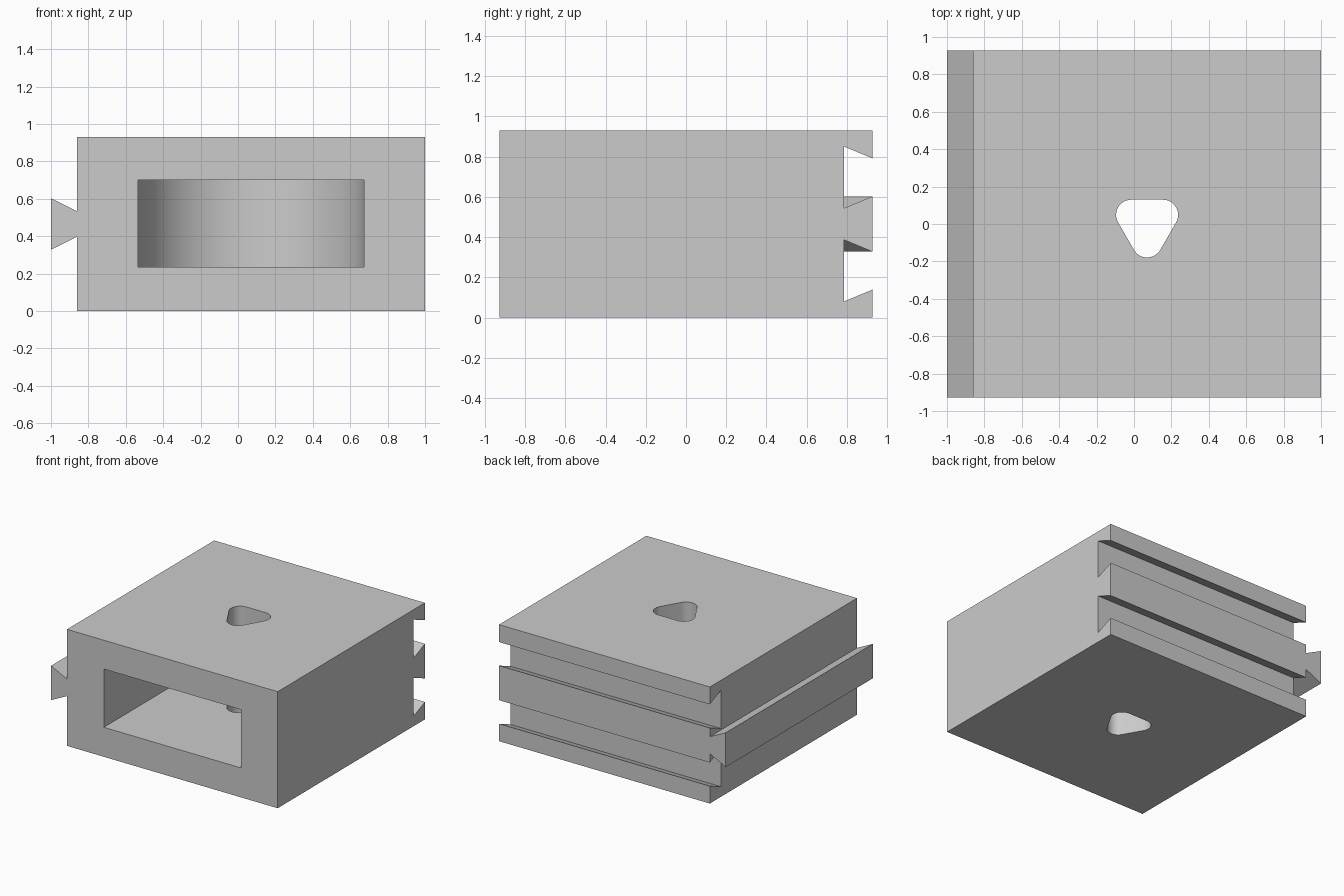
import bpy, bmesh
from math import sin, cos, pi, radians
from mathutils import Vector

cube = bpy.data.objects.get("Cube")
if cube:
    bpy.data.objects.remove(cube, do_unlink=True)

grey = bpy.data.materials.new("plain grey")
grey.use_nodes = True
colour = (0.6, 0.6, 0.6, 1)
grey.diffuse_color = colour
grey.node_tree.nodes["Principled BSDF"].inputs["Base Color"].default_value = colour


def prism(name, outline, axis, start, end):
    """Extrude a 2D outline along x, y or z; outline holds the other two axes in order."""
    bm = bmesh.new()
    verts = []
    for p in outline:
        co = list(p)
        co.insert("xyz".index(axis), start)
        verts.append(bm.verts.new(co))
    face = bm.faces.new(verts)
    step = Vector([end - start if a == axis else 0 for a in "xyz"])
    ext = bmesh.ops.extrude_face_region(bm, geom=[face], use_keep_orig=True)
    bmesh.ops.translate(bm, vec=step, verts=[g for g in ext["geom"] if isinstance(g, bmesh.types.BMVert)])
    bmesh.ops.recalc_face_normals(bm, faces=bm.faces)
    mesh = bpy.data.meshes.new(name)
    bm.to_mesh(mesh)
    bm.free()
    mesh.materials.append(grey)
    ob = bpy.data.objects.new(name, mesh)
    bpy.context.collection.objects.link(ob)
    return ob


def arc(cx, cy, r, a0, a1, n):
    angles = [radians(a0 + (a1 - a0) * i / n) for i in range(n + 1)]
    return [(cx + r * cos(a), cy + r * sin(a)) for a in angles]


LEFT, RIGHT, HALF, TOP = -0.86, 1.0, 0.928, 0.93
MID_X, MID_Z, INNER = 0.07, TOP / 2, 0.786

# Block with two dovetail grooves along its back
side = [(-HALF, 0), (HALF, 0)]
for mid in (0.233, TOP - 0.233):
    side += [(HALF, mid - 0.094), (INNER, mid - 0.153), (INNER, mid + 0.153), (HALF, mid + 0.094)]
side += [(HALF, TOP), (-HALF, TOP)]
block = prism("block", side, "x", LEFT, RIGHT)

# Dovetail rail on the side
rail = [(LEFT, MID_Z - 0.068), (LEFT, MID_Z + 0.068), (-1, MID_Z + 0.137), (-1, MID_Z - 0.137)]
prism("dovetail_rail", rail, "y", -HALF, HALF)

# Round-ended pocket open at the front
r = 0.605
pocket = [(MID_X - r, -1), (MID_X + r, -1)] + arc(MID_X, 0, r, 0, 180, 48)
cutters = [prism("pocket_cutter", pocket, "z", 0.235, 0.7)]

# Rounded triangular hole through top and bottom
hole = []
for a in (30, 150, 270):
    cx, cy = MID_X + 0.098 * cos(radians(a)), 0.098 * sin(radians(a))
    hole += arc(cx, cy, 0.081, a - 60, a + 60, 12)
cutters.append(prism("hole_cutter", hole, "z", -0.1, TOP + 0.1))

bpy.ops.object.select_all(action="DESELECT")
block.select_set(True)
bpy.context.view_layer.objects.active = block
for cutter in cutters:
    cutter.hide_render = True
    mod = block.modifiers.new(cutter.name, "BOOLEAN")
    mod.operation, mod.solver, mod.object = "DIFFERENCE", "EXACT", cutter
    bpy.ops.object.modifier_apply(modifier=mod.name)
    bpy.data.objects.remove(cutter, do_unlink=True)
bpy.ops.object.shade_smooth_by_angle(angle=radians(20))
